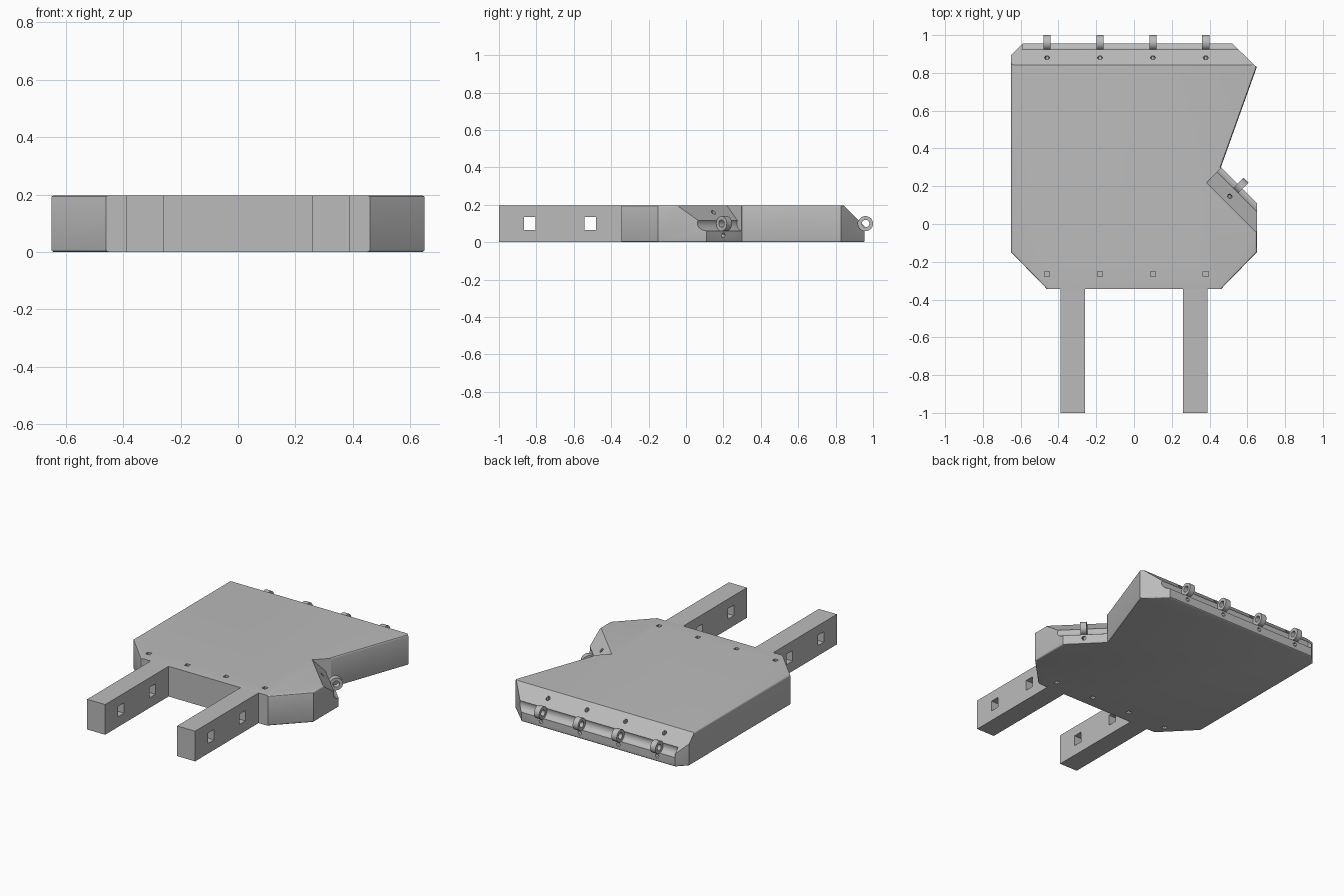
import bpy, bmesh, math
from mathutils import Matrix, Vector

cube = bpy.data.objects.get("Cube")
if cube:
    bpy.data.objects.remove(cube)

HEIGHT = 0.197
grey = bpy.data.materials.new("plain grey")
grey.use_nodes = True
grey.diffuse_color = (0.5, 0.5, 0.5, 1)
bsdf = grey.node_tree.nodes["Principled BSDF"]
bsdf.inputs["Base Color"].default_value = grey.diffuse_color
bsdf.inputs["Roughness"].default_value = 0.7


def finish(bm, name, matrix=Matrix()):
    bmesh.ops.recalc_face_normals(bm, faces=bm.faces)
    mesh = bpy.data.meshes.new(name)
    bm.to_mesh(mesh)
    bm.free()
    mesh.transform(matrix)
    mesh.materials.append(grey)
    obj = bpy.data.objects.new(name, mesh)
    bpy.context.collection.objects.link(obj)
    return obj


def prism(profile, offset):
    """Extrude a closed profile of 3D points along an offset."""
    bm = bmesh.new()
    face = bm.faces.new([bm.verts.new(p) for p in profile])
    out = bmesh.ops.extrude_face_region(bm, geom=[face])["geom"]
    moved = [g for g in out if isinstance(g, bmesh.types.BMVert)]
    bmesh.ops.translate(bm, verts=moved, vec=offset)
    return bm


def along_x(name, profile, x0, x1, matrix):
    return finish(prism([(x0, y, z) for y, z in profile], (x1 - x0, 0, 0)), name, matrix)


def box(name, centre, size):
    bm = bmesh.new()
    bmesh.ops.create_cube(bm, size=1, matrix=Matrix.Translation(centre) @ Matrix.Diagonal((*size, 1)))
    return finish(bm, name)


def circle(radius, y, z, n=32):
    return [(y + radius * math.cos(i * math.tau / n), z + radius * math.sin(i * math.tau / n))
            for i in range(n)]


def lathe_x(name, section, centre, matrix, steps=32):
    """Revolve a closed (x, radius) section about a line along local x."""
    bm = bmesh.new()
    rows = [[bm.verts.new((centre[0] + x, centre[1] + r * math.cos(a), centre[2] + r * math.sin(a)))
             for x, r in section] for a in (i * math.tau / steps for i in range(steps))]
    n = len(section)
    for i in range(steps):
        a, b = rows[i], rows[(i + 1) % steps]
        for j in range(n):
            k = (j + 1) % n
            bm.faces.new((a[j], a[k], b[k], b[j]))
    return finish(bm, name, matrix)


def cut(target, cutters):
    for cutter in cutters:
        mod = target.modifiers.new("cut", "BOOLEAN")
        mod.object = cutter
        mod.operation = "DIFFERENCE"
        mod.solver = "EXACT"
    bpy.context.view_layer.update()
    graph = bpy.context.evaluated_depsgraph_get()
    mesh = bpy.data.meshes.new_from_object(target.evaluated_get(graph))
    target.modifiers.clear()
    target.data = mesh
    for cutter in cutters:
        bpy.data.objects.remove(cutter)


def smooth(obj):
    bpy.ops.object.select_all(action="DESELECT")
    obj.select_set(True)
    bpy.context.view_layer.objects.active = obj
    bpy.ops.object.shade_smooth_by_angle(angle=math.radians(30))


# Main slab with rounded rims, except along the straight front
outline = [(-0.46, -0.345), (0.46, -0.345), (0.65, -0.15), (0.65, 0.11), (0.46, 0.30),
           (0.65, 0.83), (0.52, 0.955), (-0.59, 0.955), (-0.65, 0.895), (-0.65, -0.15)]
bm = prism([(x, y, 0) for x, y in outline], (0, 0, HEIGHT))
rims = [e for e in bm.edges if abs(e.verts[0].co.z - e.verts[1].co.z) < 0.001
        and max(v.co.y for v in e.verts) > -0.3]
bmesh.ops.bevel(bm, geom=rims, offset=0.009, segments=3, profile=0.5, affect="EDGES")
body = finish(bm, "body_slab")

# Two hinge edges: the back edge and the slanted side notch
back_edge = Matrix.Translation((0, 0.955, 0))
notch_edge = Matrix.Translation((0.38, 0.38, 0)) @ Matrix.Rotation(math.radians(-45), 4, "Z")
stations = [-0.46, -0.18, 0.10, 0.38]
hinges = [("back", back_edge, stations, (-0.7, 0.7), (-0.59, 0.56)),
          ("notch", notch_edge, [0.255], (0.117, 0.6), (0.117, 0.5))]
wedge = [(-0.125, 0.21), (0.1, 0.21), (0.1, -0.015)]
tie_section = [(0.014 * math.cos(i * math.tau / 6), 0.095 + 0.014 * math.sin(i * math.tau / 6))
               for i in range(6)]
ring_section = [(-0.019, 0.02), (0.019, 0.02), (0.019, 0.04), (-0.019, 0.04)]
cutters = []
for name, frame, places, slope_span, groove_span in hinges:
    cutters.append(along_x("slope_cutter", wedge, *slope_span, frame))
    cutters.append(along_x("groove_cutter", circle(0.04, 0.005, 0.1), *groove_span, frame))
    for number, x in enumerate(places, 1):
        # Curved tie channel behind each ring
        cutters.append(lathe_x("channel_cutter", tie_section, (x, 0.015, 0.13), frame))
        ring = lathe_x(f"{name}_hinge_ring_{number}", ring_section, (x, 0.005, 0.1), frame)
        smooth(ring)

# Small square sockets along the front, above and below
for x in stations:
    for z in (0, HEIGHT):
        cutters.append(box("socket_cutter", (x, -0.265, z), (0.027, 0.027, 0.1)))
cut(body, cutters)
smooth(body)

# Two front arms with square cross holes
for side, name in ((1, "left_arm"), (-1, "right_arm")):
    arm = box(name, (side * 0.325, -0.6725, HEIGHT / 2), (0.13, 0.655, HEIGHT))
    cut(arm, [box("hole_cutter", (side * 0.325, y, 0.1), (0.3, 0.062, 0.068))
              for y in (-0.835, -0.512)])
